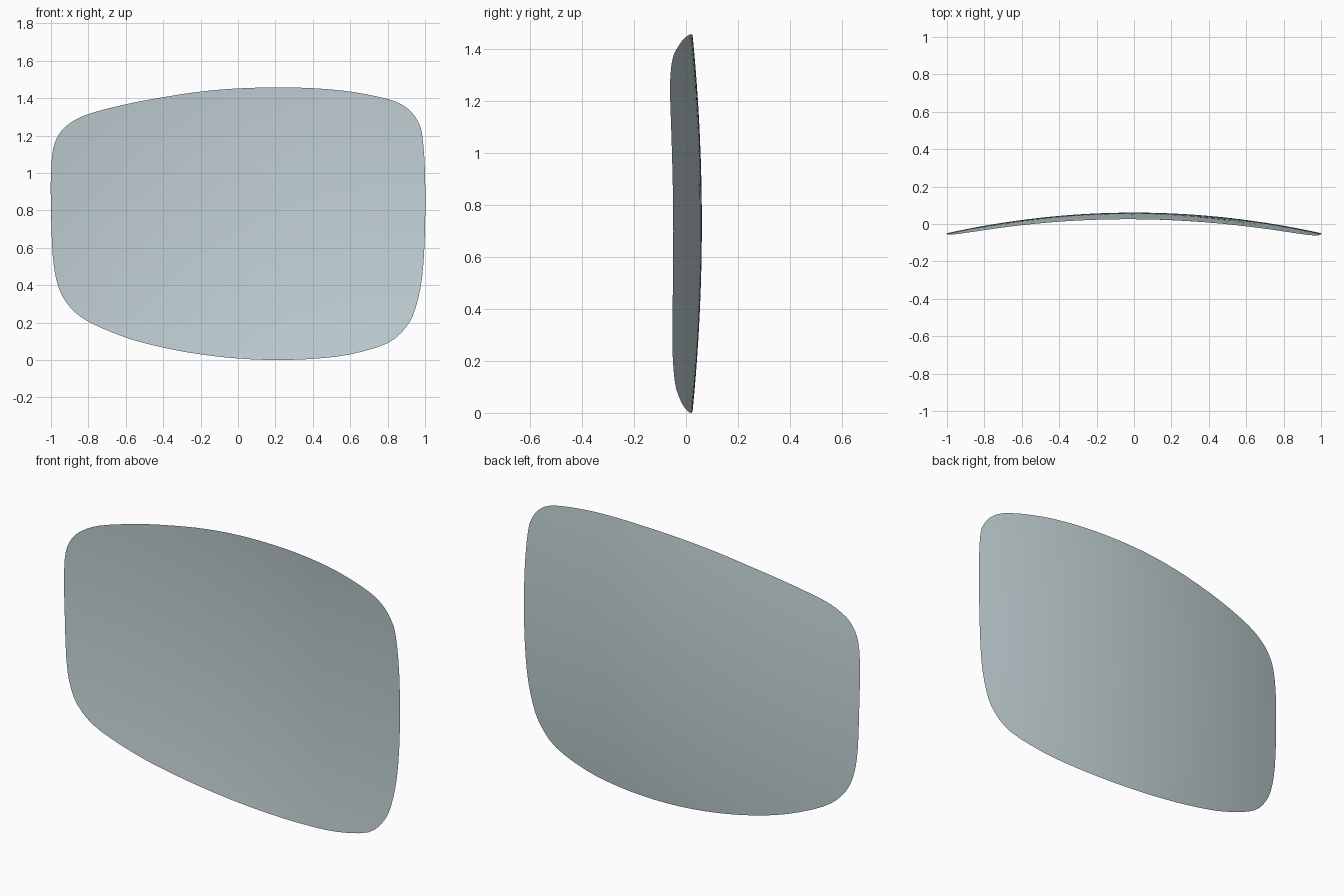
import bpy, bmesh

if "Cube" in bpy.data.objects:
    bpy.data.objects.remove(bpy.data.objects["Cube"])

# Outline in the front view (x, z), clockwise from the left side
OUTLINE = [
    (-1, .82), (-1, 1.0), (-.988, 1.13), (-.955, 1.21), (-.9, 1.265), (-.8, 1.315),
    (-.6, 1.367), (-.4, 1.405), (-.2, 1.435), (0, 1.452), (.2, 1.457),
    (.4, 1.453), (.6, 1.435), (.8, 1.395), (.9, 1.35), (.96, 1.28), (.985, 1.2),
    (1, 1.0), (1, .7), (.985, .45), (.95, .28), (.9, .178), (.8, .09),
    (.6, .03), (.4, .006), (.2, 0), (0, .008), (-.2, .03), (-.4, .066),
    (-.6, .12), (-.8, .205), (-.9, .285), (-.96, .39), (-.99, .55)]
CZ = .73
RINGS = 16


def smooth_loop(points, steps):
    """Closed Catmull-Rom curve through the points."""
    out, n = [], len(points)
    for i in range(n):
        p = [points[(i + k) % n] for k in (-1, 0, 1, 2)]
        for s in range(steps):
            t = s / steps
            out.append(tuple(
                .5 * (2 * b + (c - a) * t + (2 * a - 5 * b + 4 * c - d) * t * t
                      + (3 * b - a - 3 * c + d) * t ** 3)
                for a, b, c, d in zip(*p)))
    return out


def bowl(x, z):
    """Depth of the doubly curved sheet."""
    return .061 - .11 * x * x - .068 * (z - CZ) ** 2


# Lens sheet: concentric rings around a centre vertex
bm = bmesh.new()
loop = smooth_loop(OUTLINE, 3)
centre = bm.verts.new((0, bowl(0, CZ), CZ))
inner = None
for r in range(1, RINGS + 1):
    f = r / RINGS
    ring = []
    for x, z in loop:
        px, pz = x * f, CZ + (z - CZ) * f
        ring.append(bm.verts.new((px, bowl(px, pz), pz)))
    n = len(ring)
    for i in range(n):
        j = (i + 1) % n
        if inner:
            bm.faces.new((inner[i], inner[j], ring[j], ring[i]))
        else:
            bm.faces.new((centre, ring[j], ring[i]))
    inner = ring
for face in bm.faces:
    face.smooth = True
mesh = bpy.data.meshes.new("lens")
bm.to_mesh(mesh)
bm.free()
lens = bpy.data.objects.new("lens", mesh)
bpy.context.collection.objects.link(lens)

# Pale blue-grey glass
glass = bpy.data.materials.new("glass")
glass.diffuse_color = (.55, .65, .68, 1)
glass.use_nodes = True
glass.node_tree.nodes["Principled BSDF"].inputs["Base Color"].default_value = glass.diffuse_color
mesh.materials.append(glass)
